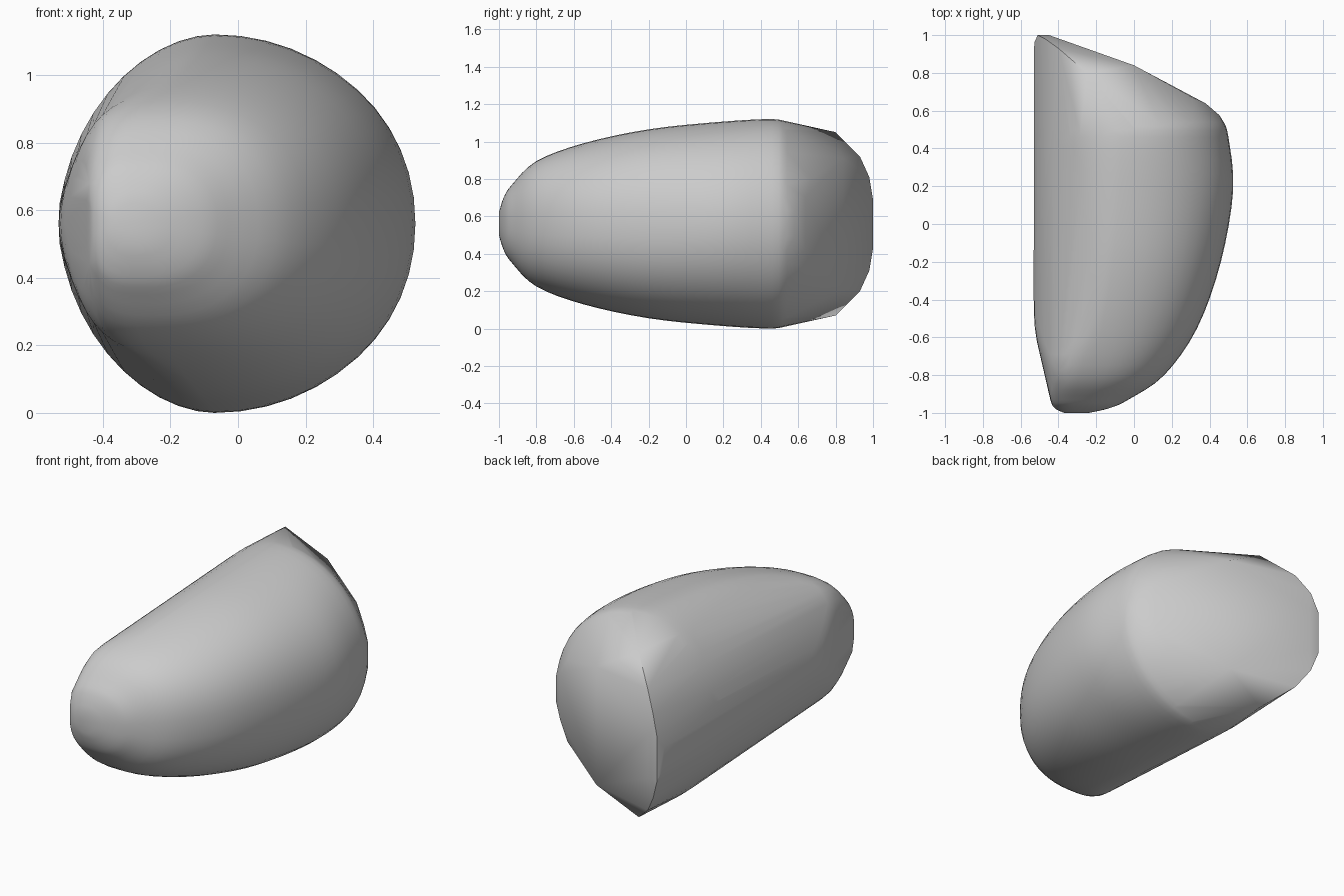
import bpy
import bmesh
import math

cube = bpy.data.objects.get("Cube")
if cube:
    bpy.data.objects.remove(cube, do_unlink=True)

MID_Z = 0.56
STEPS = 48
FILL = 4

# Cross-sections from nose to shoulder:
# y, left x, right x, crown x, half height, left and right squareness
SECTIONS = [
    (-1.0, -0.37, -0.24, -0.31, 0.06, 2.2, 2.2),
    (-0.975, -0.42, -0.13, -0.29, 0.14, 2.6, 2.3),
    (-0.93, -0.443, -0.03, -0.27, 0.21, 3.2, 2.3),
    (-0.8, -0.469, 0.16, -0.22, 0.335, 3.2, 2.3),
    (-0.55, -0.525, 0.335, -0.17, 0.43, 1.9, 2.25),
    (-0.2, -0.53, 0.46, -0.11, 0.505, 1.75, 2.2),
    (0.18, -0.53, 0.525, -0.08, 0.545, 1.8, 2.1),
    (0.46, -0.53, 0.5, -0.07, 0.56, 1.85, 2.05),
    (0.54, -0.53, 0.475, -0.08, 0.542, 1.85, 2.0),
]

# Corners of the slanted back end: x, y, height above and below the middle
BACK_CORNERS = [
    (0.45, 0.578, 0.07), (0.38, 0.638, 0.14), (0.31, 0.67, 0.24),
    (0.0, 0.84, 0.35), (-0.25, 0.8, 0.49), (-0.4, 0.93, 0.36),
    (-0.47, 0.98, 0.25), (-0.51, 1.0, 0.13), (-0.45, 1.0, 0.13),
    (-0.528, 0.96, 0.06),
]

# Corners of the flattened cheek beside the nose
CHEEK_CORNERS = [(-0.44, -0.93, 0.12), (-0.4, -0.78, 0.31)]


def blend(a, b, c, d, t):
    """Smooth curve from b to c, guided by the neighbours a and d."""
    return b + 0.5 * t * (c - a + t * (2 * a - 5 * b + 4 * c - d
                                       + t * (3 * (b - c) + d - a)))


def filled_sections():
    """Add smooth in-between sections."""
    last = len(SECTIONS) - 1
    for i in range(last):
        near = [SECTIONS[min(max(i + k, 0), last)] for k in (-1, 0, 1, 2)]
        for step in range(FILL):
            yield [blend(*values, step / FILL) for values in zip(*near)]
    yield SECTIONS[last]


def section_points(y, left, right, crown, height, left_square, right_square):
    """Rounded outline with separate left and right halves."""
    for i in range(STEPS):
        angle = math.tau * i / STEPS
        c, s = math.cos(angle), math.sin(angle)
        power = 2 / (left_square if c < 0 else right_square)
        reach = (crown - left) if c < 0 else (right - crown)
        x = crown + math.copysign(abs(c) ** power, c) * reach
        z = MID_Z + math.copysign(abs(s) ** power, s) * height
        yield x, y, z


# Wrap the rounded sections and the cut ends in one taut skin
bm = bmesh.new()
for section in filled_sections():
    for point in section_points(*section):
        bm.verts.new(point)
for x, y, height in BACK_CORNERS + CHEEK_CORNERS:
    for side in (-1, 1):
        bm.verts.new((x, y, MID_Z + side * height))
bmesh.ops.remove_doubles(bm, verts=bm.verts[:], dist=0.001)
bmesh.ops.convex_hull(bm, input=bm.verts[:], use_existing_faces=False)
loose = [v for v in bm.verts if not v.link_faces]
bmesh.ops.delete(bm, geom=loose, context='VERTS')
bmesh.ops.recalc_face_normals(bm, faces=bm.faces[:])

mesh = bpy.data.meshes.new("rounded_body")
bm.to_mesh(mesh)
bm.free()
body = bpy.data.objects.new("rounded_body", mesh)
bpy.context.collection.objects.link(body)

# Smooth the rounded skin, keep the cut edges crisp
bpy.ops.object.select_all(action='DESELECT')
body.select_set(True)
bpy.context.view_layer.objects.active = body
bpy.ops.object.shade_smooth_by_angle(angle=math.radians(25))
